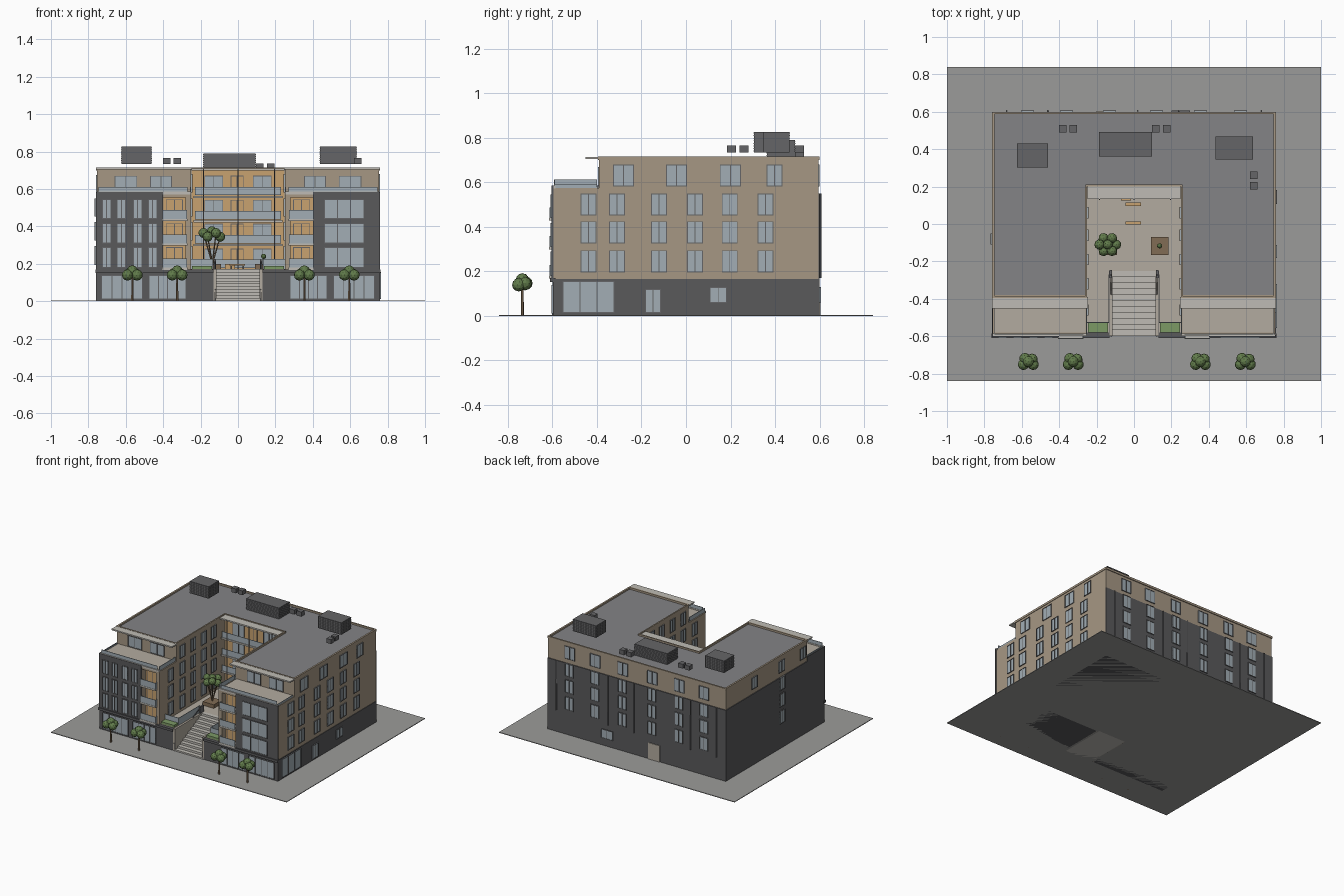
import bpy, bmesh, math, random
from mathutils import Matrix, Vector

if "Cube" in bpy.data.objects:
    bpy.data.objects.remove(bpy.data.objects["Cube"])
random.seed(3)

COL = dict(tan=(.38, .31, .23), dark=(.1, .1, .105), glass=(.36, .42, .46), roof=(.23, .23, .24),
           paving=(.33, .33, .32), orange=(.58, .36, .16), pale=(.52, .5, .46), stone=(.45, .41, .35),
           wood=(.22, .15, .09), leaf=(.12, .2, .07), metal=(.13, .13, .135), grass=(.2, .32, .13))
MATS = {}
for n, c in COL.items():
    MATS[n] = bpy.data.materials.new(n)
    MATS[n].diffuse_color = (*c, 1)
PARTS = {}


def part(name, mat):
    return PARTS.setdefault(name, (bmesh.new(), mat))[0]


def box(name, mat, x0, x1, y0, y1, z0, z1):
    m = Matrix.Translation(((x0 + x1) / 2, (y0 + y1) / 2, (z0 + z1) / 2))
    m = m @ Matrix.Diagonal((abs(x1 - x0), abs(y1 - y0), abs(z1 - z0), 1))
    bmesh.ops.create_cube(part(name, mat), size=1, matrix=m)


def both(name, mat, x0, x1, *r):
    for s in (-1, 1):
        box(name, mat, s * x0, s * x1, *r)


def rod(name, mat, a, b, r, n=6):
    a, b = Vector(a), Vector(b)
    m = Matrix.Translation((a + b) / 2) @ (b - a).to_track_quat('Z', 'Y').to_matrix().to_4x4()
    bmesh.ops.create_cone(part(name, mat), cap_ends=True, segments=n, radius1=r, radius2=r * .8,
                          depth=(b - a).length, matrix=m)


def panel(name, mat, axis, p, d, u0, u1, z0, z1):
    # thin panel standing on a wall plane; d is the outward offset
    if axis == 'x':
        box(name, mat, p, p + d, u0, u1, z0, z1)
    else:
        box(name, mat, u0, u1, p, p + d, z0, z1)


def window(axis, p, sgn, u0, u1, z0, z1, panes=2, mat='glass'):
    # glass in a raised dark frame
    t, d = .004, sgn * .006
    panel('window_panes' if mat == 'glass' else 'doors', mat, axis, p, sgn * .003, u0, u1, z0, z1)
    w = (u1 - u0 - t) / panes
    for i in range(panes + 1):
        panel('window_frames', 'metal', axis, p, d, u0 + i * w, u0 + i * w + t, z0, z1)
    for z in (z0, z1 - t):
        panel('window_frames', 'metal', axis, p, d, u0, u1, z, z + t)


ROWS = [(.195, .295), (.325, .425), (.452, .55)]
W, F = .754, -.594

# ground and podium
box('ground', 'paving', -1, 1, -.84, .84, 0, .005)
both('podium', 'dark', .13, .758, -.598, -.25, 0, .165)
box('podium', 'dark', -.758, .758, -.25, .6, 0, .165)
box('courtyard_floor', 'stone', -.25, .25, -.25, .2, .165, .172)
both('courtyard_floor', 'stone', .135, .25, -.58, -.25, .165, .172)
both('podium_cornice', 'dark', .13, .762, -.61, -.585, .152, .17)

# tan upper masses: back block, wings, lower wing fronts with a recessed balcony bay
box('back_block', 'tan', -W, W, .2, .594, .165, .7)
both('wings', 'tan', .25, W, -.39, .2, .165, .7)
both('wing_fronts', 'tan', .4, W, F, -.39, .165, .575)
both('wing_fronts', 'tan', .25, .4, -.54, -.39, .165, .575)
both('wing_fronts', 'tan', .25, .28, F, -.54, .165, .575)
both('wing_fronts', 'tan', .28, .4, F, -.54, .555, .575)
both('terrace_floor', 'stone', .26, .745, -.58, -.39, .575, .58)

# dark cladding on front, left and back
both('front_cladding', 'dark', .4, .76, F, -.603, .165, .585)
box('side_cladding', 'dark', -W, -.76, F, .6, .165, .55)
box('side_cladding', 'dark', -W, -.76, F, -.39, .55, .585)
box('back_cladding', 'dark', -.76, .758, .594, .6, .165, .55)
for x in (-.68, -.46, .02, .24, .68):
    rod('downpipes', 'metal', (x, .604, .17), (x, .604, .55), .005)

# roof, parapet and canopies
both('roof', 'roof', .262, .745, -.38, .2, .7, .704)
box('roof', 'roof', -.745, .745, .2, .59, .7, .704)
both('parapet', 'tan', .745, .758, -.394, .598, .7, .716)
both('parapet', 'tan', .25, .26, -.39, .21, .7, .716)
both('parapet', 'tan', .25, .758, -.396, -.384, .7, .716)
box('parapet', 'tan', -.758, .758, .588, .6, .7, .716)
box('parapet', 'tan', -.25, .25, .2, .21, .7, .716)
both('wing_canopy', 'pale', .245, .758, -.452, -.39, .704, .714)
box('court_canopy', 'pale', -.248, .248, .135, .2, .7, .711)

# terrace parapet and glass rail
both('terrace_edge', 'pale', .25, .755, -.6, -.585, .572, .586)
both('terrace_rail', 'glass', .27, .745, -.592, -.588, .586, .612)
both('terrace_rail', 'glass', .252, .256, -.59, -.4, .58, .612)
both('terrace_rail', 'glass', .745, .749, -.59, -.4, .575, .59)

# front windows and shopfronts
for s in (-1, 1):
    for a, b in ((.278, .476), (.51, .73)):
        window('y', -.598, -1, *sorted((s * a, s * b)), .012, .14, 4)
    for a, b in ((.353, .47), (.54, .66)):
        window('y', -.39, -1, *sorted((s * a, s * b)), .585, .67, 2)
for z0, z1 in ((.18, .29), (.31, .417), (.44, .545)):
    for x in (-.727, -.647, -.561, -.481):
        window('y', -.603, -1, x, x + .048, z0, z1, 2)
    window('y', -.603, -1, .46, .674, z0, z1, 3)
    # corner balconies
    for s in (-1, 1):
        both('bay_wall', 'orange', .281, .4, -.544, -.54, z0, z1 + .012)
        window('y', -.544, -1, *sorted((s * .295, s * .385)), z0 + .005, z1, 2, 'orange')
    both('balcony_slabs', 'pale', .27, .405, -.615, -.54, z0 - .012, z0)
    both('balcony_rails', 'glass', .275, .403, -.613, -.609, z0, z0 + .048)
    both('balcony_rails', 'glass', .272, .276, -.613, -.594, z0, z0 + .048)

# right side windows
for z0, z1 in ROWS:
    for y in (-.474, -.345, -.157, .005, .161, .322):
        window('x', W, 1, y, y + .071, z0, z1)
    window('x', -.76, -1, -.11, -.05, z0, z1, 2)
for a, b in ((-.327, -.233), (-.09, .005), (.152, .246), (.362, .434)):
    window('x', W, 1, a, b, .582, .68)
window('x', .758, 1, -.555, -.322, .013, .157, 3)
window('x', .758, 1, -.183, -.112, .013, .12)
window('x', .758, 1, .107, .183, .058, .13)
# left side and back windows
for y in (.25, -.08, -.34):
    window('x', -W, -1, y - .035, y + .035, .585, .675)
for x in (-.57, -.36, -.13, .12, .355, .57):
    window('y', .594, 1, x - .043, x + .043, .582, .68)
    for z0, z1 in ROWS:
        window('y', .6, 1, x - .035, x + .035, z0, z1)
window('y', .6, 1, .2, .3, .06, .13)
panel('back_door', 'stone', 'y', .6, .005, -.2, -.1, .005, .13)

# courtyard side windows
for s in (-1, 1):
    for z0, z1 in ROWS + [(.582, .68)]:
        for y in (-.46, -.32, -.19, -.06, .06):
            if z0 < .5 or y > -.38:
                window('x', s * .25, -s, y - .03, y + .03, z0, z1)

# rear courtyard facade with full width balconies
box('court_wall', 'orange', -.245, .245, .196, .2, .172, .7)
for i, z in enumerate((.172, .305, .432, .562)):
    for x in (-.13, .13):
        window('y', .196, -1, x - .05, x + .05, z + .01, z + .11, 2)
    window('y', .196, -1, -.04, .03, z + .01, z + .11, 2, 'orange')
    if i:
        box('court_balcony_slabs', 'pale', -.238, .238, .135, .2, z - .01, z + .002)
    box('court_balcony_rails', 'glass', -.23, .23, .135, .138, z + .005, z + .05)
for x in (-.185, 0, .195):
    rod('court_posts', 'metal', (x, .132, .17), (x, .132, .71), .0035)

# entrance stairs, cheek walls and handrails
N = 11
for i in range(N):
    box('stairs', 'pale', -.115, .115, -.6 + i * .032, -.24, i * .172 / N, (i + 1) * .172 / N)
for s in (-1, 1):
    box('stair_cheeks', 'stone', s * .115, s * .13, -.6, -.25, 0, .172)
    rod('handrails', 'metal', (s * .122, -.6, .06), (s * .122, -.27, .222), .004)
    for t in (0, .5, 1):
        y = -.598 + t * .328
        rod('handrails', 'metal', (s * .122, y, 0), (s * .122, y, .06 + t * .162), .004)
    box('podium_rail', 'glass', s * .135, s * .25, -.528, -.524, .172, .225)
    box('podium_rail', 'glass', s * .133, s * .137, -.524, -.27, .172, .225)
    box('podium_planter', 'grass', s * .138, s * .245, -.58, -.53, .165, .188)
    box('gate_posts', 'metal', s * .118, s * .13, -.29, -.245, .172, .222)

# courtyard furniture
for y in (.105, .005):
    box('benches', 'orange', -.045, .037, y - .009, y + .009, .19, .2)
    for x in (-.035, .027):
        box('bench_legs', 'metal', x - .004, x + .004, y - .007, y + .007, .172, .19)
box('bench_table', 'orange', -.07, -.015, .125, .135, .172, .2)
for x in (-.137, .137):
    box('tree_planters', 'wood', x - .047, x + .047, -.165, -.07, .172, .2)
rod('shrub_stem', 'wood', (.137, -.117, .2), (.137, -.117, .245), .004)


# trees made of low-poly leaf clusters
def blob(p, r):
    bmesh.ops.create_icosphere(part('leaves', 'leaf'), subdivisions=2, radius=r,
                               matrix=Matrix.Translation(p) @ Matrix.Rotation(random.random() * 3, 4, 'Z'))


blob((.137, -.117, .24), .014)
for x in (-.565, -.325, .355, .595):
    rod('tree_trunks', 'wood', (x, -.735, 0), (x, -.735, .13), .007)
    for dx, dy, dz in ((-.026, -.016, .14), (.026, -.016, .14), (-.018, .016, .147), (.02, .012, .145), (0, 0, .162)):
        blob((x + dx, -.735 + dy, dz), .03)
for k in range(6):
    a = k * math.pi / 3
    p = (-.14 + .045 * math.cos(a), -.11 + .04 * math.sin(a), .345 + .02 * (k % 2))
    rod('tree_trunks', 'wood', (-.137, -.115, .2), p, .004)
    blob(p, .027)
blob((-.14, -.11, .375), .026)

# rooftop plant
for a in ((-.623, -.463, .305, .428, .735, .827), (.438, .634, .347, .465, .735, .827),
          (-.184, .094, .363, .49, .705, .79)):
    box('plant_boxes', 'metal', *a)
    for i in range(8):
        z = a[4] + (i + .5) * (a[5] - a[4]) / 8
        box('plant_louvres', 'metal', a[0] - .002, a[1] + .002, a[2] - .002, a[3] + .002, z - .002, z + .002)
for x, y, z in ((-.38, .51, .733), (-.325, .51, .733), (.115, .51, .704), (.175, .51, .704),
                (.64, .26, .733), (.64, .205, .733)):
    box('roof_vents', 'metal', x - .02, x + .02, y - .02, y + .02, z, z + .033)

# finish every part as one object
for name, (bm, mat) in PARTS.items():
    bmesh.ops.recalc_face_normals(bm, faces=bm.faces)
    me = bpy.data.meshes.new(name)
    bm.to_mesh(me)
    bm.free()
    me.materials.append(MATS[mat])
    bpy.context.collection.objects.link(bpy.data.objects.new(name, me))

for m in bpy.data.materials:
    if m.users and not m.is_grease_pencil:
        m.use_nodes = True
        m.node_tree.nodes["Principled BSDF"].inputs["Base Color"].default_value = m.diffuse_color
